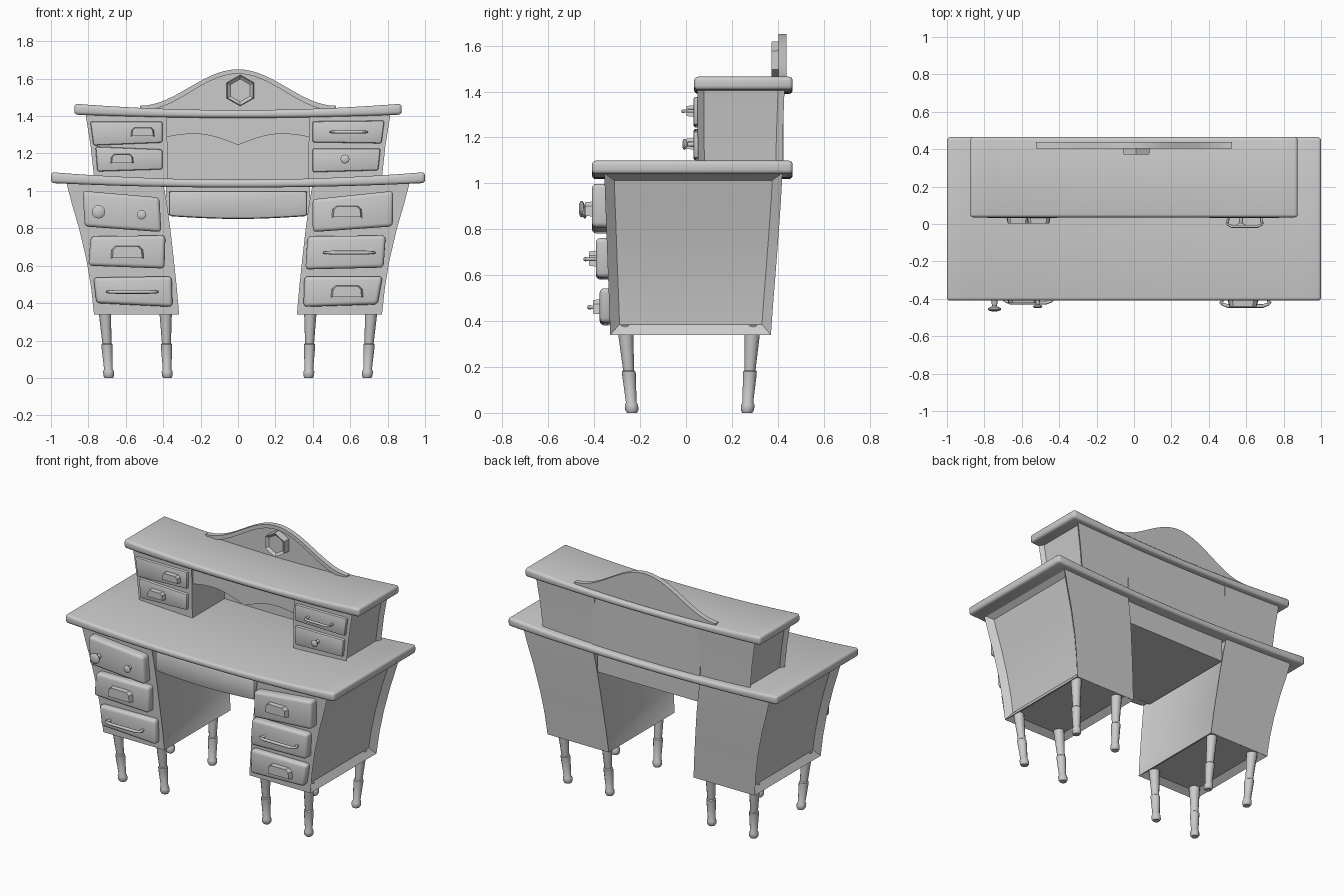
import bpy, bmesh, math
from mathutils import Vector

if "Cube" in bpy.data.objects:
    bpy.data.objects.remove(bpy.data.objects["Cube"])


def finish(name, bm, bevel=0.0, segs=2, angle=35):
    bmesh.ops.recalc_face_normals(bm, faces=bm.faces)
    if bevel:
        edges = [e for e in bm.edges if e.calc_face_angle(0) > 0.7]
        bmesh.ops.bevel(bm, geom=edges, offset=bevel, segments=segs, profile=0.5, affect='EDGES')
    me = bpy.data.meshes.new(name)
    bm.to_mesh(me)
    bm.free()
    ob = bpy.data.objects.new(name, me)
    bpy.context.collection.objects.link(ob)
    bpy.ops.object.select_all(action='DESELECT')
    ob.select_set(True)
    bpy.context.view_layer.objects.active = ob
    bpy.ops.object.shade_smooth_by_angle(angle=math.radians(angle))
    return ob


def loft(bm, rings):
    """Skin closed rings of points and cap both ends."""
    vs = [[bm.verts.new(p) for p in r] for r in rings]
    n = len(vs[0])
    for a, b in zip(vs, vs[1:]):
        for i in range(n):
            bm.faces.new((a[i], a[(i + 1) % n], b[(i + 1) % n], b[i]))
    bm.faces.new(vs[0])
    bm.faces.new(vs[-1])
    bmesh.ops.recalc_face_normals(bm, faces=bm.faces)


def recess(bm, axis, thick, depth):
    """Sink a framed panel into the faces looking along axis."""
    faces = [f for f in bm.faces if f.normal.dot(Vector(axis)) > 0.85]
    bmesh.ops.inset_region(bm, faces=faces, thickness=thick, depth=-depth, use_even_offset=True)


def prism(name, pts, y_back, y_front, bevel=0.0, segs=2, taper=1.0, hollow=None):
    """Extrude an x/z outline along y, optionally tapering the front."""
    bm = bmesh.new()
    cx = sum(p[0] for p in pts) / len(pts)
    cz = sum(p[1] for p in pts) / len(pts)
    loft(bm, [[(x, y_back, z) for x, z in pts],
              [(cx + (x - cx) * taper, y_front, cz + (z - cz) * taper) for x, z in pts]])
    if hollow:
        recess(bm, *hollow)
    return finish(name, bm, bevel, segs)


def slab(name, hw, y0, y1, z_mid, z_end, thick):
    """Sagging board with rounded edges."""
    bm = bmesh.new()
    rings = []
    for i in range(21):
        t = -1 + i / 10
        top = z_mid + (z_end - z_mid) * t * t
        bot = top - thick - 0.016 * t * t
        rings.append([(hw * t, y0, bot), (hw * t, y1, bot), (hw * t, y1, top), (hw * t, y0, top)])
    loft(bm, rings)
    return finish(name, bm, 0.017, 3)


def cabinet(name, levels, margin, depth, bottom):
    """Box from levels of (x_inner, x_outer, y_front, y_back, z) with recessed panels."""
    bm = bmesh.new()
    loft(bm, [[(a, f, z), (b, f, z), (b, k, z), (a, k, z)] for a, b, f, k, z in levels])
    s = 1 if levels[0][1] > 0 else -1
    recess(bm, (s, 0, 0), margin, depth)
    if bottom:
        recess(bm, (-s, 0, 0), margin, 0.02)
        recess(bm, (0, 0, -1), 0.04, 0.03)
    return finish(name, bm)


def knob(name, x, y, z, r, out):
    prof = [(0, .5), (.25, .45), (.55, .35), (.62, .6), (.72, .95), (.85, 1), (.95, .75), (1, .35)]
    bm = bmesh.new()
    loft(bm, [[(x + r * k * math.cos(a * math.pi / 6), y - out * t, z + r * k * math.sin(a * math.pi / 6))
               for a in range(12)] for t, k in prof])
    return finish(name, bm, angle=50)


def cup(name, x, y, z, w, h):
    shape = [(-1, -.5), (-.95, .2), (-.7, .5), (.7, .5), (.95, .2), (1, -.5)]
    return prism(name, [(x + w * a, z + h * b) for a, b in shape], y + .005, y - .03,
                 taper=.88, hollow=((0, 0, -1), .006, .025))


def bar(name, x, y, z, w, r):
    cu = bpy.data.curves.new(name, 'CURVE')
    cu.dimensions = '3D'
    cu.bevel_depth = r
    cu.bevel_resolution = 2
    cu.use_fill_caps = True
    sp = cu.splines.new('POLY')
    path = [(-.9, .01, .9), (-.92, -.022, .9), (-1, -.028, .6), (-.9, -.036, .8), (-.7, -.045, 1),
            (.7, -.045, 1), (.9, -.036, .8), (1, -.028, .6), (.92, -.022, .9), (.9, .01, .9)]
    sp.points.add(len(path) - 1)
    for p, (a, b, k) in zip(sp.points, path):
        p.co = (x + w * a, y + b, z, 1)
        p.radius = k
    sp.use_smooth = True
    ob = bpy.data.objects.new(name, cu)
    bpy.context.collection.objects.link(ob)


# Boards
slab("desk_top", 1.0, -.41, .465, 1.06, 1.10, .042)
slab("hutch_top", .875, .035, .465, 1.432, 1.466, .042)

for s, side in ((-1, "left"), (1, "right")):
    # Flared pedestals
    cabinet(f"{side}_pedestal", [
        (.315 * s, .770 * s, -.330, .370, .34), (.327 * s, .785 * s, -.335, .380, .48),
        (.343 * s, .810 * s, -.341, .392, .63), (.362 * s, .850 * s, -.347, .405, .80),
        (.380 * s, .888 * s, -.352, .414, .93), (.400 * s, .918 * s, -.356, .420, 1.045)],
        .042, .035, True)
    # Hutch drawer banks
    cabinet(f"{side}_hutch_bank", [
        (.375 * s, .767 * s, .052, .418, 1.05), (.378 * s, .788 * s, .051, .423, 1.24),
        (.380 * s, .818 * s, .050, .430, 1.43)], .028, .02, False)
    # Splayed turned legs
    for xt, xb, xn in ((.712, .690, "outer"), (.387, .378, "inner")):
        for yt, yb, yn in ((-.264, -.235, "front"), (.29, .267, "back")):
            bm = bmesh.new()
            rings = []
            for z, r in ((.38, .035), (.185, .024), (.18, .030), (.165, .030), (.045, .023),
                         (.035, .029), (.012, .029), (0, .022)):
                t = z / .36
                cx, cy = s * (xb + (xt - xb) * t), yb + (yt - yb) * t
                rings.append([(cx + r * math.cos(a * math.pi / 6), cy + r * math.sin(a * math.pi / 6), z)
                              for a in range(12)])
            loft(bm, rings)
            finish(f"{side}_{yn}_{xn}_leg", bm, angle=45)

# Centre drawer box, bowed along its bottom
bow = [(-.37 + .74 * i / 10, .865 - .015 * math.sin(math.pi * i / 10)) for i in range(11)]
prism("centre_drawer_box", [(-.385, 1.04), (-.385, .87), (.385, .87), (.385, 1.04)], .39, -.31)
prism("centre_drawer_front", bow + [(.37, 1.0), (-.37, 1.0)], -.30, -.355, .015)

# Pedestal drawers: outline corners and front depth
for i, (y, q) in enumerate((
        (-.41, [(-.83, 1.0), (-.42, .965), (-.41, .78), (-.82, .81)]),
        (-.393, [(-.787, .757), (-.388, .762), (-.393, .585), (-.80, .60)]),
        (-.376, [(-.773, .537), (-.355, .543), (-.35, .38), (-.757, .40)]),
        (-.41, [(.398, .955), (.83, 1.0), (.827, .81), (.40, .78)]),
        (-.393, [(.372, .757), (.79, .762), (.778, .59), (.36, .58)]),
        (-.376, [(.355, .543), (.773, .543), (.746, .393), (.35, .38)]))):
    prism(f"pedestal_drawer_{i + 1}", q, -.32, y, .02, 3)

# Hutch drawers
for i, q in enumerate((
        [(-.79, 1.372), (-.404, 1.372), (-.404, 1.258), (-.773, 1.243)],
        [(-.762, 1.237), (-.404, 1.222), (-.404, 1.115), (-.752, 1.104)],
        [(.398, 1.372), (.783, 1.376), (.767, 1.254), (.398, 1.26)],
        [(.398, 1.227), (.762, 1.227), (.75, 1.11), (.398, 1.10)])):
    prism(f"hutch_drawer_{i + 1}", q, .07, .032, .01, 2)

# Handles
knob("large_knob", -.746, -.405, .888, .036, .062)
knob("small_knob", -.515, -.405, .872, .025, .045)
knob("hutch_knob", .572, .034, 1.17, .024, .05)
cup("cup_pull_left", -.592, -.393, .672, .09, .07)
cup("cup_pull_right_upper", .583, -.41, .888, .083, .066)
cup("cup_pull_right_lower", .583, -.376, .462, .088, .066)
cup("hutch_cup_upper", -.51, .032, 1.315, .064, .05)
cup("hutch_cup_lower", -.62, .032, 1.172, .062, .05)
bar("bar_pull_left", -.565, -.376, .46, .135, .010)
bar("bar_pull_right", .595, -.393, .67, .135, .010)
bar("hutch_bar_pull", .592, .032, 1.315, .098, .008)

# Hutch back and scalloped valance
prism("hutch_back", [(-.40, 1.04), (.40, 1.04), (.40, 1.41), (-.40, 1.41)], .425, .395)
scallop = []
for i in range(-12, 13):
    t = abs(i) / 12
    z = 1.245 + .06 * math.sin(min(t / .6, 1) * math.pi / 2) - .02 * max(0, (t - .6) / .4) ** 2
    scallop.append((.39 * i / 12, z))
prism("hutch_valance", scallop + [(.39, 1.41), (-.39, 1.41)], .09, .065)

# Pediment: recessed panel, raised rim, hexagonal ornament
curve = [(.525 * i / 14, 1.455 + .0975 * (1 + math.cos(math.pi * i / 14))) for i in range(-14, 15)]
prism("pediment_panel", [(x, z - .005) for x, z in curve] + [(.525, 1.425), (-.525, 1.425)], .438, .42)
prism("pediment_rim", curve + [(x * .97, z - .024) for x, z in reversed(curve)], .438, .403)
hexagon = [(.012 + .084 * math.sin(i * math.pi / 3), 1.537 + .084 * math.cos(i * math.pi / 3)) for i in range(6)]
prism("pediment_ornament", hexagon, .425, .372, taper=.95, hollow=((0, -1, 0), .016, .014))
